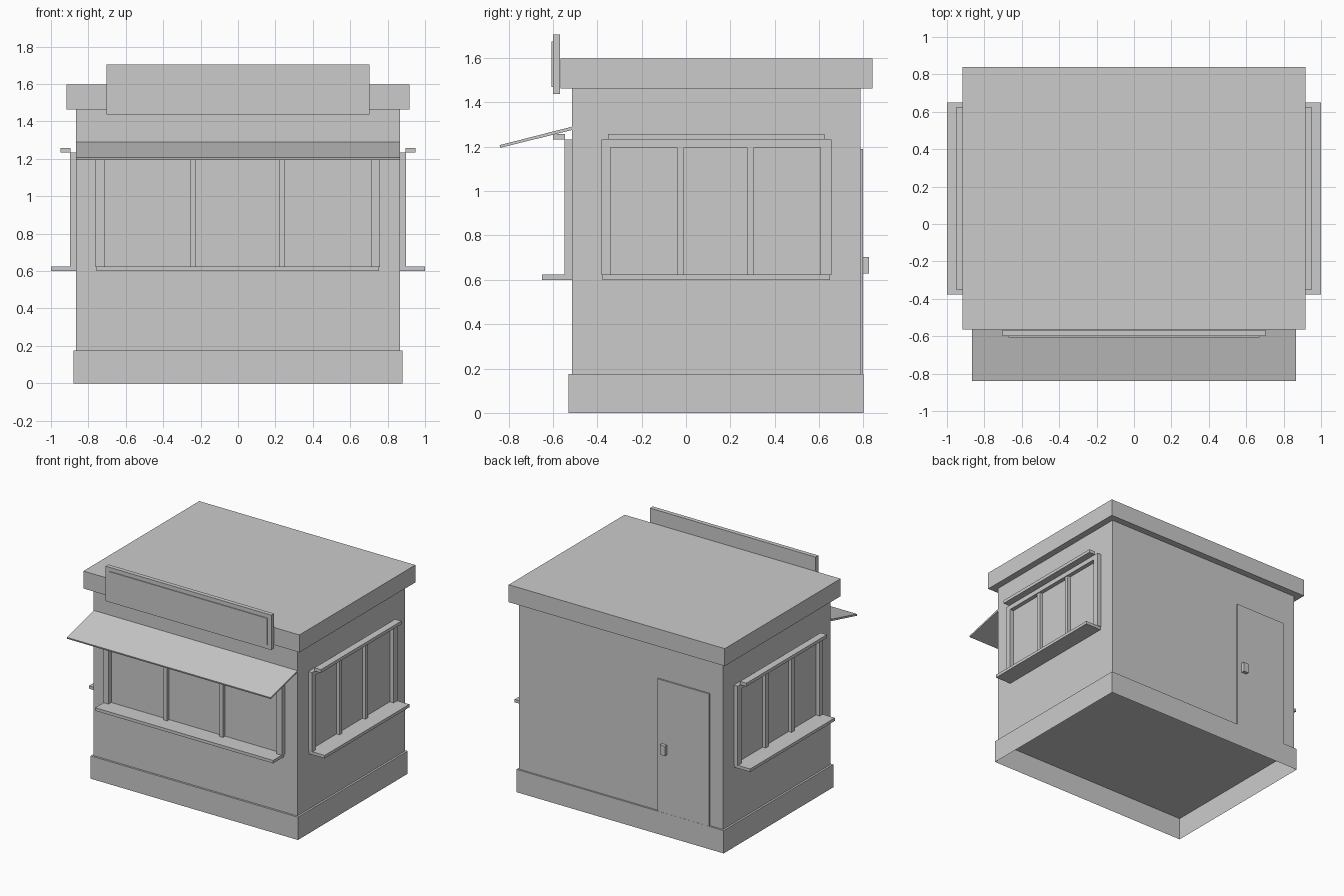
import bpy, bmesh

if "Cube" in bpy.data.objects:
    bpy.data.objects.remove(bpy.data.objects["Cube"])


def mesh_object(name, verts, faces):
    me = bpy.data.meshes.new(name)
    me.from_pydata(verts, [], faces)
    bm = bmesh.new()
    bm.from_mesh(me)
    bmesh.ops.recalc_face_normals(bm, faces=bm.faces)
    bm.to_mesh(me)
    bm.free()
    ob = bpy.data.objects.new(name, me)
    bpy.context.collection.objects.link(ob)
    return ob


def prism(name, profile_yz, x0, x1):
    """Extrude a y-z profile along x."""
    n = len(profile_yz)
    verts = [(x, y, z) for x in (x0, x1) for y, z in profile_yz]
    faces = [list(range(n)), list(range(n, 2 * n))]
    faces += [[i, (i + 1) % n, n + (i + 1) % n, n + i] for i in range(n)]
    return mesh_object(name, verts, faces)


def box(name, xs, ys, zs):
    (x0, x1), (y0, y1), (z0, z1) = sorted(xs), sorted(ys), sorted(zs)
    return prism(name, [(y0, z0), (y1, z0), (y1, z1), (y0, z1)], x0, x1)


def drop_bottom(ob):
    bm = bmesh.new()
    bm.from_mesh(ob.data)
    low = [f for f in bm.faces if f.normal.z < -0.9]
    bmesh.ops.delete(bm, geom=low, context='FACES_ONLY')
    bm.to_mesh(ob.data)
    bm.free()


BX, FRONT, BACK = 0.865, -0.515, 0.787

# Open-bottomed plinth, walls and roof
drop_bottom(box("plinth", (-0.88, 0.88), (-0.53, 0.80), (0, 0.175)))
drop_bottom(box("walls", (-BX, BX), (FRONT, BACK), (0.175, 1.465)))
box("roof", (-0.917, 0.917), (-0.565, 0.84), (1.463, 1.597))


def window(side, left, right, inner_left, inner_right):
    """Frame, mullions, sill and drip cap; u runs along the wall, d outwards."""
    def part(name, u, d, z):
        if side == "front":
            box(f"{side}_{name}", u, (FRONT - d[0], FRONT - d[1]), z)
        else:
            s = 1 if side == "right" else -1
            box(f"{side}_{name}", (s * (BX + d[0]), s * (BX + d[1])), u, z)

    depth = (0, 0.032)
    part("jamb_a", (left, inner_left), depth, (0.622, 1.197))
    part("jamb_b", (inner_right, right), depth, (0.622, 1.197))
    part("window_head", (left, right), depth, (1.197, 1.233))
    pitch = (inner_right - inner_left) / 3
    for i in (1, 2):
        c = inner_left + pitch * i
        part(f"mullion_{i}", (c - 0.016, c + 0.016), (0, 0.026), (0.622, 1.197))
    part("sill", (left + 0.005, right - 0.005), (0, 0.135), (0.60, 0.623))
    part("drip_cap", (left + 0.03, right - 0.03), (0.031, 0.085), (1.233, 1.258))


window("front", -0.762, 0.758, -0.715, 0.711)
for side in ("right", "left"):
    window(side, -0.382, 0.655, -0.34, 0.606)

# Sloping awning over the front window
prism("awning", [(FRONT, 1.29), (FRONT, 1.275), (-0.837, 1.195), (-0.84, 1.207)],
      -BX, BX)

# Blank sign board with a raised panel
box("sign_board", (-0.703, 0.703), (-0.60, -0.567), (1.437, 1.705))
box("sign_panel", (-0.672, 0.672), (-0.606, -0.60), (1.468, 1.674))

# Back door and handle
box("door", (-0.755, -0.316), (BACK, 0.799), (0.175, 1.19))
box("door_handle", (-0.398, -0.355), (0.799, 0.825), (0.628, 0.703))
